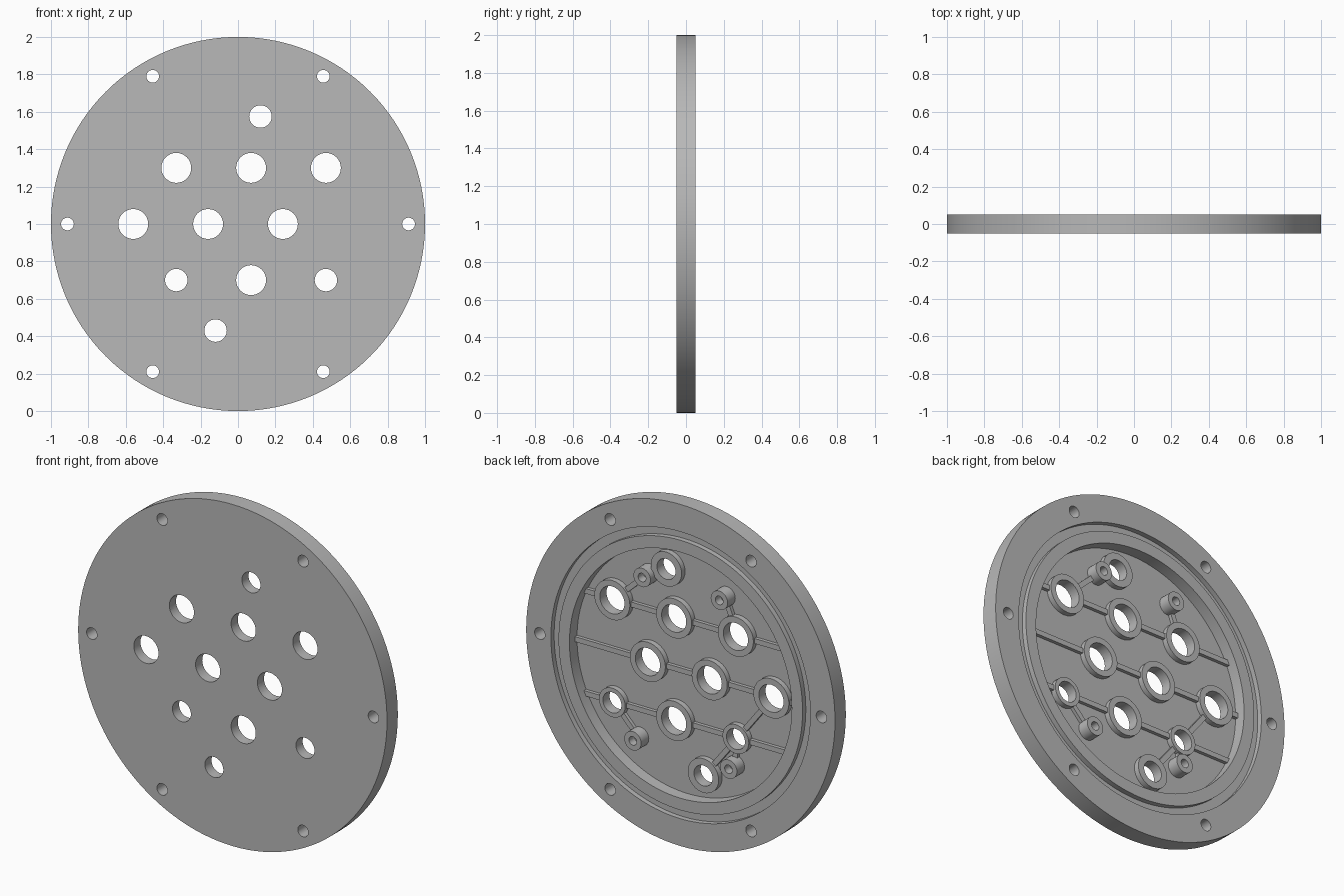
import bpy, bmesh, math
from mathutils import Matrix, Vector

if "Cube" in bpy.data.objects:
    bpy.data.objects.remove(bpy.data.objects["Cube"], do_unlink=True)

grey = bpy.data.materials.new("plain grey")
grey.use_nodes = True
COLOUR = (0.48, 0.48, 0.48, 1)
grey.diffuse_color = COLOUR
grey.node_tree.nodes["Principled BSDF"].inputs["Base Color"].default_value = COLOUR

FRONT, FLOOR, RIB, BOSS, BACK = -0.05, -0.02, 0.0, 0.012, 0.05
CENTRE_Z = 1.0


def finish(name, bm):
    bmesh.ops.remove_doubles(bm, verts=bm.verts, dist=1e-5)
    bmesh.ops.recalc_face_normals(bm, faces=bm.faces)
    mesh = bpy.data.meshes.new(name)
    bm.to_mesh(mesh)
    bm.free()
    mesh.materials.append(grey)
    obj = bpy.data.objects.new(name, mesh)
    bpy.context.collection.objects.link(obj)
    return obj


def smooth(obj):
    bpy.ops.object.select_all(action='DESELECT')
    obj.select_set(True)
    bpy.context.view_layer.objects.active = obj
    bpy.ops.object.shade_smooth_by_angle(angle=math.radians(30))


def lathe(bm, profile, x=0, z=0, steps=32):
    """Spin (radius, y) points around a y-parallel axis through x, z."""
    at = Vector((x, 0, z + CENTRE_Z))
    verts = [bm.verts.new(at + Vector((r, y, 0))) for r, y in profile]
    edges = [bm.edges.new(pair) for pair in zip(verts, verts[1:])]
    bmesh.ops.spin(bm, geom=verts + edges, cent=at, axis=(0, 1, 0),
                   angle=math.tau, steps=steps, use_merge=True)


# Ports: x, z from the centre, hole radius, boss radius
BIG, SMALL = (0.08, 0.115), (0.06, 0.085)
top_row = [(0.47, 0.3, *BIG), (0.07, 0.3, *BIG), (-0.33, 0.3, *BIG)]
mid_row = [(0.24, 0, *BIG), (-0.16, 0, *BIG), (-0.56, 0, *BIG)]
low_row = [(0.47, -0.3, *SMALL), (0.07, -0.3, *BIG), (-0.33, -0.3, *SMALL)]
upper_port = (0.12, 0.575, 0.06, 0.1)
lower_port = (-0.12, -0.57, 0.06, 0.1)
ports = top_row + mid_row + low_row + [upper_port, lower_port]

# Plate with rim, seal groove, lip and recessed floor
bm = bmesh.new()
lathe(bm, [(0, FRONT), (1, FRONT), (1, BACK), (0.84, BACK), (0.84, 0.02),
           (0.79, 0.02), (0.79, BACK), (0.72, BACK), (0.72, FLOOR), (0, FLOOR)], steps=128)
plate = finish("plate", bm)

# Through holes: ports and six bolt holes
bm = bmesh.new()
bolts = [(0.912 * math.cos(i * math.pi / 3), 0.912 * math.sin(i * math.pi / 3), 0.034)
         for i in range(6)]
for x, z, r, *_ in ports + bolts:
    lathe(bm, [(0, -0.1), (r, -0.1), (r, 0.1), (0, 0.1)], x, z)
cutter = finish("hole_cutter", bm)
cutter.hide_render = True
cut = plate.modifiers.new("holes", 'BOOLEAN')
cut.operation, cut.solver, cut.object = 'DIFFERENCE', 'EXACT', cutter
bpy.context.view_layer.objects.active = plate
bpy.ops.object.modifier_apply(modifier=cut.name)
bpy.data.objects.remove(cutter, do_unlink=True)
smooth(plate)

# Raised ring around every port
bm = bmesh.new()
for x, z, r, outer in ports:
    lathe(bm, [(outer, FLOOR), (outer, BOSS), (r, BOSS), (r, FLOOR)], x, z)
smooth(finish("port_bosses", bm))

# Four standoffs with blind screw holes
standoffs = [(s * x, z, 0, 0.055) for x, z in ((0.25, 0.505), (0.31, -0.467)) for s in (1, -1)]
bm = bmesh.new()
for x, z, _, outer in standoffs:
    lathe(bm, [(outer, FLOOR), (outer, BACK), (0.025, BACK), (0.025, 0), (0, 0)], x, z)
smooth(finish("standoffs", bm))

# Ribs: three rows out to the lip, plus links between neighbours
upper_l, upper_r, lower_l, lower_r = standoffs
links = [(top_row[0], upper_l), (upper_l, upper_port), (top_row[2], upper_r),
         (low_row[0], lower_l), (low_row[2], lower_r), (low_row[2], lower_port),
         (mid_row[2], low_row[2])]
for row in (top_row, mid_row, low_row):
    z = row[0][1]
    reach = math.sqrt(0.73 ** 2 - z ** 2)
    stops = [(reach, z, 0, 0)] + row + [(-reach, z, 0, 0)]
    links += zip(stops, stops[1:])

bm = bmesh.new()
for a, b in links:
    start, end = (Vector((p[0], 0, p[1] + CENTRE_Z)) for p in (a, b))
    way = (end - start).normalized()
    start, end = start + way * a[3] * 0.97, end - way * b[3] * 0.97
    middle = (start + end) / 2
    middle.y = (FLOOR + RIB) / 2
    turn = Matrix.Rotation(math.atan2(-way.z, way.x), 4, 'Y')
    size = Matrix.Diagonal(((end - start).length, RIB - FLOOR, 0.03, 1))
    bmesh.ops.create_cube(bm, size=1, matrix=Matrix.Translation(middle) @ turn @ size)
finish("ribs", bm)
